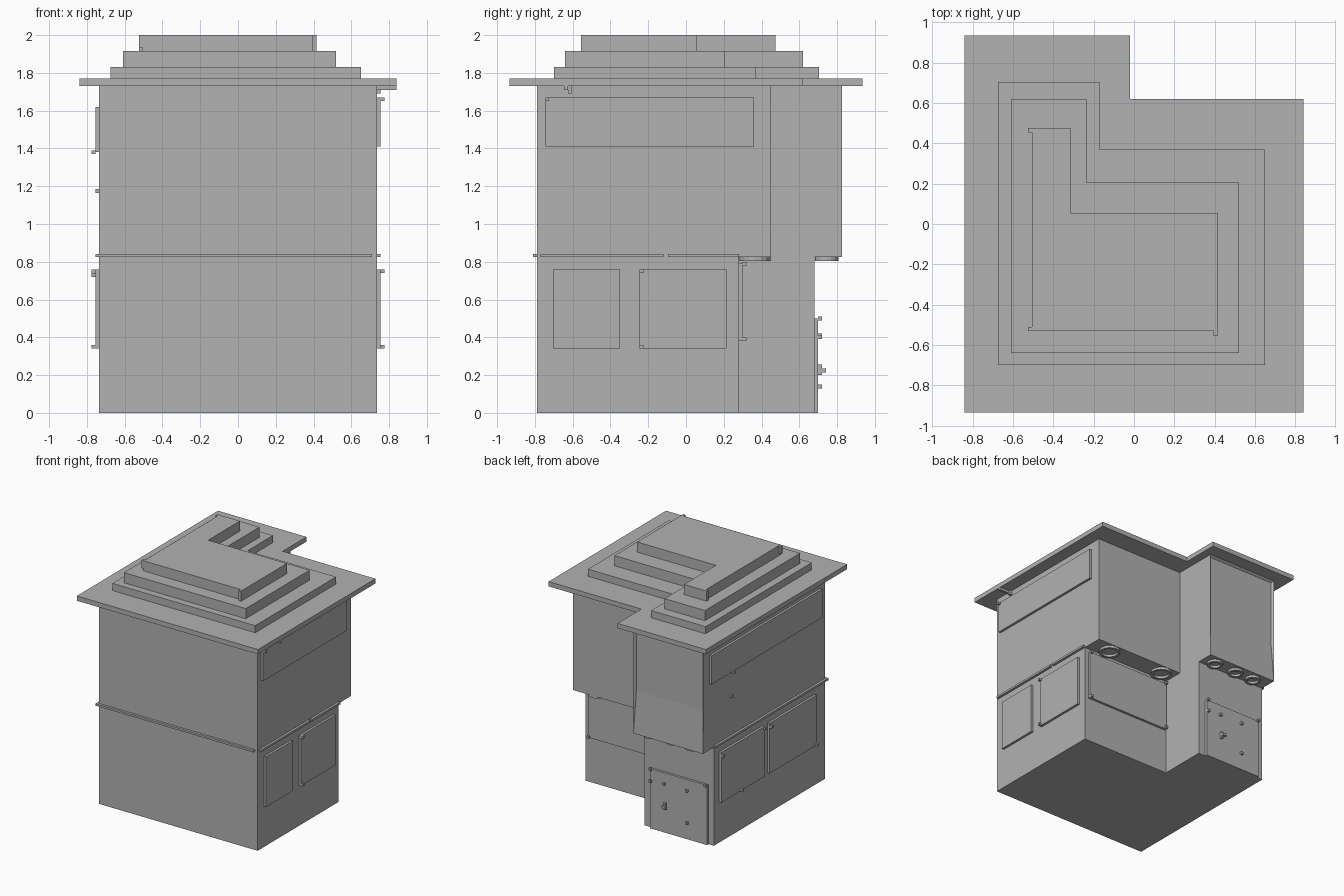
import bpy, bmesh
from mathutils import Matrix

cube = bpy.data.objects.get("Cube")
if cube:
    bpy.data.objects.remove(cube, do_unlink=True)

GREY = (0.445, 0.445, 0.445, 1)
grey = bpy.data.materials.new("plain grey")
grey.use_nodes = True
grey.diffuse_color = GREY
grey.node_tree.nodes["Principled BSDF"].inputs["Base Color"].default_value = GREY


def finish(name, bm):
    bmesh.ops.recalc_face_normals(bm, faces=bm.faces)
    mesh = bpy.data.meshes.new(name)
    bm.to_mesh(mesh)
    bm.free()
    mesh.materials.append(grey)
    obj = bpy.data.objects.new(name, mesh)
    bpy.context.scene.collection.objects.link(obj)
    return obj


def l_prism(x0, x1, y0, y1, notch_x, notch_y, z0, z1):
    """L-shaped block with the back +x corner left out."""
    bm = bmesh.new()
    outline = [(x0, y0), (x1, y0), (x1, notch_y), (notch_x, notch_y), (notch_x, y1), (x0, y1)]
    base = bm.faces.new([bm.verts.new((x, y, z0)) for x, y in outline])
    top = bmesh.ops.extrude_face_region(bm, geom=[base])["geom"]
    verts = [v for v in top if isinstance(v, bmesh.types.BMVert)]
    bmesh.ops.translate(bm, verts=verts, vec=(0, 0, z1 - z0))
    bmesh.ops.recalc_face_normals(bm, faces=bm.faces)
    return bm


def boxes(name, spans):
    """One object of boxes, each given by its x, y and z spans."""
    bm = bmesh.new()
    for spans_xyz in spans:
        mid = [(a + b) / 2 for a, b in spans_xyz]
        size = [abs(b - a) for a, b in spans_xyz]
        bmesh.ops.create_cube(bm, size=1, matrix=Matrix.LocRotScale(mid, None, size))
    return finish(name, bm)


def stud(x, y, z, s=0.02):
    return tuple((c - s / 2, c + s / 2) for c in (x, y, z))


def ring(name, x, y, radius):
    """Short round collar under an overhang."""
    bm = bmesh.new()
    r0 = radius - 0.02
    section = [bm.verts.new((x + r, y, z)) for r, z in
               ((r0, 0.805), (radius, 0.805), (radius, 0.826), (r0, 0.826))]
    face = bm.faces.new(section)
    bmesh.ops.spin(bm, geom=[face], cent=(x, y, 0), axis=(0, 0, 1),
                   angle=6.283185, steps=16, use_merge=True)
    bmesh.ops.remove_doubles(bm, verts=bm.verts, dist=0.0005)
    return finish(name, bm)


W = 0.735      # half width of the walls
OUT = 0.755    # face of raised panels
FLOOR = 0.825  # height of the upper storey

# Storeys
finish("lower_storey", l_prism(-W, W, -0.79, 0.68, -0.09, 0.28, 0, FLOOR))
upper = l_prism(-W, W, -0.79, 0.825, -0.09, 0.45, FLOOR, 1.73)

# Recessed window in the back of the wing
window = max(upper.faces, key=lambda f: f.calc_center_median().y)
bmesh.ops.inset_individual(upper, faces=[window], thickness=0.02)
for v in window.verts:
    v.co.y -= 0.02
    if v.co.z < 1:
        v.co.z = 1.18
finish("upper_storey", upper)

# Stepped roof
finish("roof_slab", l_prism(-0.84, 0.84, -0.935, 0.935, -0.02, 0.62, 1.73, 1.77))
finish("roof_step_low", l_prism(-0.675, 0.65, -0.70, 0.705, -0.17, 0.37, 1.77, 1.83))
finish("roof_step_middle", l_prism(-0.61, 0.52, -0.64, 0.62, -0.235, 0.205, 1.83, 1.915))
finish("roof_step_top", l_prism(-0.505, 0.415, -0.53, 0.475, -0.315, 0.055, 1.915, 2))
boxes("roof_corner_nubs", [
    ((-0.525, -0.505), (0.455, 0.475), (1.915, 2)),
    ((-0.525, -0.505), (-0.53, -0.51), (1.935, 2)),
    ((0.395, 0.415), (-0.555, -0.53), (1.915, 2))])
boxes("roof_bracket", [
    ((W, 0.84), (-0.645, -0.625), (1.71, 1.73)),
    ((W, OUT), (-0.625, -0.605), (1.69, 1.73))])

# Raised window panels
low, high = 0.34, 0.76
boxes("left_windows", [
    ((W, OUT), (-0.705, -0.35), (low, high)),
    ((W, OUT), (-0.245, 0.215), (low, high)),
    ((W, OUT), (-0.745, 0.36), (1.41, 1.67))])
boxes("right_windows", [
    ((-OUT, -W), (0.035, 0.61), (low, high)),
    ((-OUT, -W), (-0.65, -0.03), (low, high)),
    ((-OUT, -W), (-0.73, 0.74), (1.38, 1.62))])
boxes("back_window", [((-0.08, 0.70), (0.28, 0.30), (0.38, 0.79))])

# Small studs on the panel corners
boxes("left_studs", [stud(0.765, y, z) for y, z in
                     ((-0.235, 0.75), (-0.235, 0.35), (-0.735, 1.66))])
boxes("right_studs", [stud(-0.765, y, z) for y, z in
                      ((0.60, 0.73), (0.045, 0.75), (0.35, 0.35),
                       (-0.04, 0.73), (-0.64, 0.35), (0.46, 1.38))]
      + [stud(-0.745, 0.46, 1.175)])
boxes("back_studs", [stud(x, 0.31, z) for x in (0.69, -0.07) for z in (0.39, 0.79)])

# Trim between the storeys
trim = (FLOOR, 0.842)
boxes("storey_trim", [
    ((-OUT, 0.71), (-0.81, -0.79), trim),
    ((-OUT, -W), (-0.80, 0.68), trim),
    ((W, OUT), (-0.77, -0.12), trim),
    ((W, OUT), (-0.095, 0.28), trim)])

# Back door with studs and handle
boxes("back_door", [((-0.685, -0.155), (0.68, 0.70), (0, 0.50))])
boxes("door_studs", [stud(x, 0.71, z) for x, z in
                     ((-0.165, 0.50), (-0.165, 0.40), (-0.675, 0.50),
                      (-0.29, 0.41), (-0.505, 0.41), (-0.505, 0.14))])
boxes("door_handle", [
    ((-0.31, -0.29), (0.70, 0.72), (0.20, 0.255)),
    ((-0.325, -0.29), (0.72, 0.74), (0.215, 0.235))])

# Round collars under the overhangs
for i, x in enumerate((0.555, 0.03)):
    ring(f"main_overhang_ring_{i + 1}", x, 0.365, 0.083)
for i, x in enumerate((-0.20, -0.41, -0.585)):
    ring(f"wing_overhang_ring_{i + 1}", x, 0.745, 0.062)
